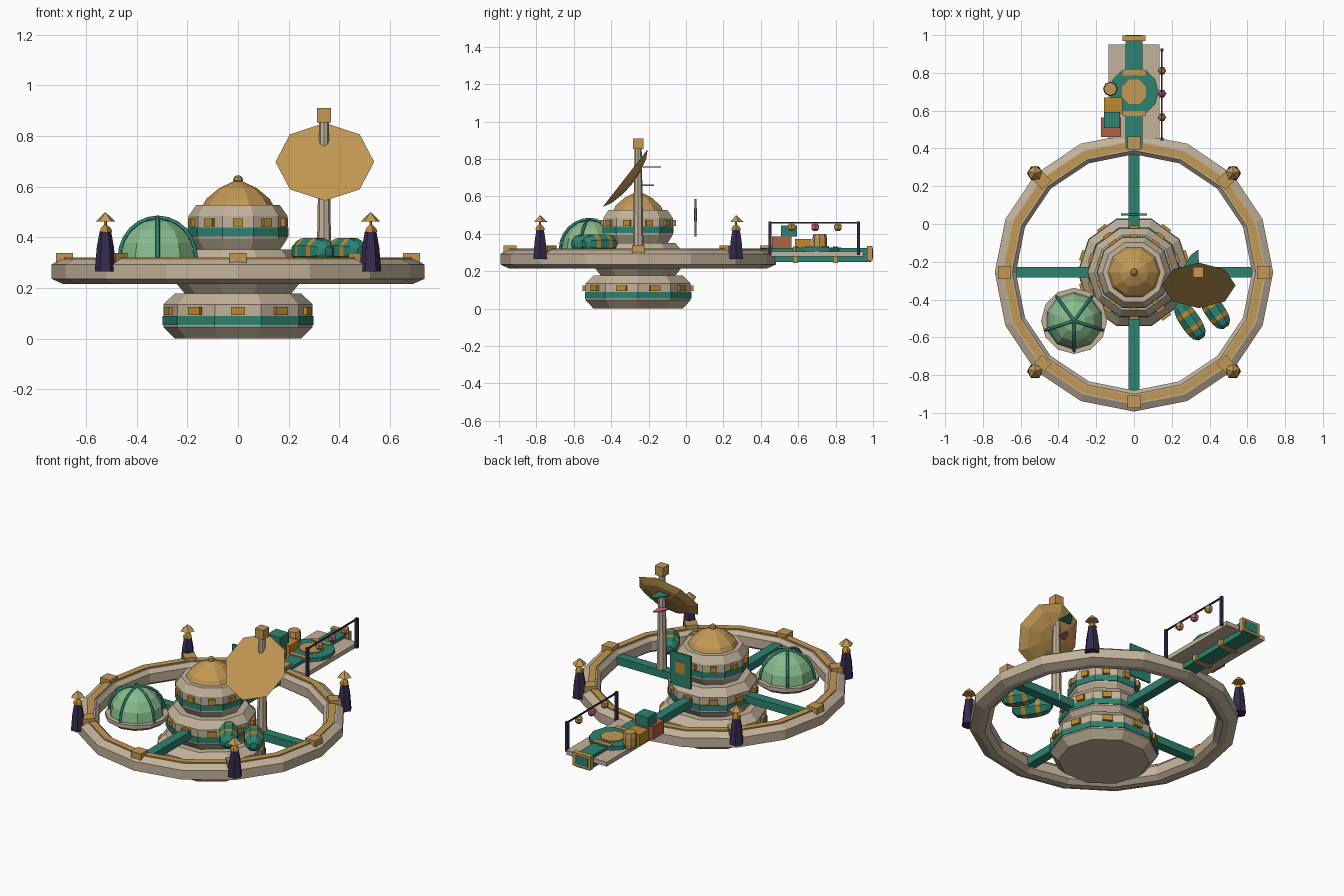
import bpy, bmesh, math
from mathutils import Vector, Matrix

if "Cube" in bpy.data.objects:
    bpy.data.objects.remove(bpy.data.objects["Cube"])

CY = -0.256  # y of the hub and ring centre


def material(name, r, g, b):
    m = bpy.data.materials.new(name)
    lin = [((c / 255 + 0.055) / 1.055) ** 2.4 for c in (r, g, b)]
    m.diffuse_color = (*lin, 1)
    m.use_nodes = True
    m.node_tree.nodes["Principled BSDF"].inputs["Base Color"].default_value = m.diffuse_color
    return m


TAN = material("warm_stone", 194, 178, 154)
GOLD = material("brass", 194, 152, 84)
AMBER = material("amber", 190, 138, 48)
TEAL = material("teal", 45, 130, 112)
PURPLE = material("dark_purple", 52, 43, 78)
MINT = material("mint_glass", 136, 188, 140)
RUST = material("terracotta", 176, 98, 70)
PINK = material("pink", 196, 104, 126)


def finish(name, bm, mats, loc=(0, 0, 0), rot=None):
    bmesh.ops.recalc_face_normals(bm, faces=bm.faces)
    me = bpy.data.meshes.new(name)
    bm.to_mesh(me)
    bm.free()
    for m in mats:
        me.materials.append(m)
    ob = bpy.data.objects.new(name, me)
    ob.matrix_world = Matrix.Translation(loc) @ (rot.to_4x4() if rot else Matrix())
    bpy.context.collection.objects.link(ob)
    return ob


def lathe(name, profile, n, mats, loc=(0, 0, 0), rot=None, closed=False, bands=(), phase=0):
    """Revolve (radius, z) points; segments listed in bands use the second material."""
    bm = bmesh.new()
    rings = [[bm.verts.new((r * math.cos(phase + math.tau * i / n),
                            r * math.sin(phase + math.tau * i / n), z)) for i in range(n)]
             for r, z in profile]
    for k in range(len(rings) if closed else len(rings) - 1):
        a, b = rings[k], rings[(k + 1) % len(rings)]
        for i in range(n):
            j = (i + 1) % n
            f = bm.faces.new((a[i], a[j], b[j], b[i]))
            f.material_index = 1 if k in bands else 0
    if not closed:
        bm.faces.new(rings[0])
        bm.faces.new(rings[-1])
    return finish(name, bm, mats, loc, rot)


def box(name, size, loc, mat, angle=0):
    bm = bmesh.new()
    bmesh.ops.create_cube(bm, size=1)
    bmesh.ops.scale(bm, vec=size, verts=bm.verts)
    return finish(name, bm, [mat], loc, Matrix.Rotation(angle, 3, 'Z'))


def span(name, x, y, z, mat):
    lo, hi = zip(x, y, z)
    return box(name, [b - a for a, b in zip(lo, hi)], [(a + b) / 2 for a, b in zip(lo, hi)], mat)


def plate(name, pts, z, mat):
    bm = bmesh.new()
    f = bm.faces.new([bm.verts.new((x, y, z)) for x, y in pts])
    top = bmesh.ops.extrude_face_region(bm, geom=[f])
    bmesh.ops.translate(bm, vec=(0, 0, 0.006),
                        verts=[v for v in top["geom"] if isinstance(v, bmesh.types.BMVert)])
    finish(name, bm, [mat])


# Central hub: three stacked tiers with a band and windows
for t, r in enumerate((0.295, 0.245, 0.195)):
    z = 0.175 * t
    lathe("hub_tier", [(0.85 * r, z), (r, z + 0.045), (r, z + 0.135), (0.85 * r, z + 0.177)],
          10, [TAN], (0, CY, 0))
    lathe("hub_band", [(r + 0.004, z + 0.054), (r + 0.004, z + 0.089)], 10, [TEAL], (0, CY, 0))
    d = r * math.cos(math.pi / 10) + 0.004
    for i in range(10):
        a = math.radians(18 + 36 * i)
        box("hub_window", (0.024, 0.17 * r + 0.006, 0.032),
            (d * math.cos(a), CY + d * math.sin(a), z + 0.109), AMBER, a)
lathe("hub_dome", [(0.145, 0.515), (0.125, 0.552), (0.075, 0.594), (0.015, 0.622)],
      10, [GOLD], (0, CY, 0))
lathe("dome_finial", [(0.012, 0.612), (0.02, 0.624), (0.016, 0.638), (0.006, 0.645)],
      8, [GOLD], (0, CY, 0))

# Outer ring with rail, blocks and spokes
lathe("ring", [(0.69, 0.215), (0.737, 0.236), (0.737, 0.292), (0.70, 0.314),
               (0.645, 0.314), (0.625, 0.292), (0.625, 0.236), (0.655, 0.215)],
      16, [TAN], (0, CY, 0), closed=True)
lathe("ring_rail", [(0.653, 0.31), (0.693, 0.31), (0.693, 0.321), (0.653, 0.321)],
      16, [GOLD], (0, CY, 0), closed=True)
for i in range(8):
    a = math.tau * i / 8
    box("ring_block", (0.068, 0.068, 0.044),
        (0.685 * math.cos(a), CY + 0.685 * math.sin(a), 0.316), GOLD, a)
for i in range(4):
    a = math.tau * i / 4
    box("spoke", (0.44, 0.056, 0.046), (0.42 * math.cos(a), CY + 0.42 * math.sin(a), 0.266), TEAL, a)

# Lantern towers on the ring diagonals
for sx in (-1, 1):
    for sy in (-1, 1):
        p = (0.524 * sx, CY + 0.524 * sy, 0)
        lathe("tower", [(0.042, 0.265), (0.034, 0.36), (0.023, 0.422)], 6, [PURPLE], p)
        lathe("tower_lamp", [(0.027, 0.42), (0.022, 0.436), (0.006, 0.45), (0.005, 0.47)], 5, [AMBER], p)
        lathe("tower_roof", [(0.041, 0.462), (0.022, 0.48), (0.003, 0.497)], 5, [GOLD], p,
              phase=math.pi / 2)

# Greenhouse dome with ribs
G = (-0.317, -0.513, 0)
lathe("greenhouse_base", [(0.145, 0.275), (0.175, 0.298), (0.175, 0.32)], 12, [TAN], G)
lathe("greenhouse_dome", [(0.152 * math.cos(a), 0.318 + 0.155 * math.sin(a))
                          for a in (0, 0.39, 0.78, 1.17, 1.53)], 10, [MINT], G, phase=math.pi / 2)
for i in range(5):
    a = math.radians(54 + 72 * i)
    cu = bpy.data.curves.new("greenhouse_rib", 'CURVE')
    cu.dimensions = '3D'
    cu.bevel_depth, cu.bevel_resolution = 0.008, 0
    sp = cu.splines.new('POLY')
    sp.points.add(6)
    for k, pt in enumerate(sp.points):
        e = math.pi / 2 * k / 6
        r = 0.159 * math.cos(e)
        pt.co = (r * math.cos(a), r * math.sin(a), 0.318 + 0.16 * math.sin(e), 1)
    cu.materials.append(TEAL)
    rib = bpy.data.objects.new("greenhouse_rib", cu)
    rib.location = G
    bpy.context.collection.objects.link(rib)

# Striped storage pods
for loc, h in (((0.296, -0.513, 0.345), 0.112), ((0.43, -0.462, 0.345), 0.102)):
    prof = [(0.02, -h), (0.044, -0.8 * h), (0.054, -0.48 * h), (0.057, -0.26 * h),
            (0.057, 0.26 * h), (0.054, 0.48 * h), (0.044, 0.8 * h), (0.02, h)]
    q = Vector((0.56, -0.83, 0)).to_track_quat('Z', 'Y').to_matrix()
    lathe("pod", prof, 8, [TEAL, AMBER], loc, q, bands=(2, 4), phase=math.pi / 8)

# Mast with dish and pennants
lathe("mast", [(0.03, 0.25), (0.019, 0.86)], 8, [TAN], (0.34, CY, 0))
box("mast_head", (0.056, 0.056, 0.056), (0.34, CY, 0.882), GOLD)
lathe("dish", [(0.195, 0), (0.15, -0.025), (0.08, -0.042), (0.01, -0.048)], 8, [GOLD],
      (0.343, -0.325, 0.698), Matrix.Rotation(math.radians(52), 3, 'X'))
plate("upper_pennant", [(0.265, -0.225), (0.30, -0.165), (0.34, -0.135), (0.345, -0.23)], 0.754, TEAL)
plate("lower_pennant", [(0.285, -0.25), (0.31, -0.19), (0.34, -0.17), (0.345, -0.25)], 0.657, PINK)

# Upright sign panel behind the hub
box("sign_panel", (0.14, 0.01, 0.2), (0, 0.05, 0.485), TEAL)
for s in (-1, 1):
    box("sign_inset", (0.06, 0.004, 0.07), (0, 0.05 + 0.006 * s, 0.5), AMBER)

# Dock: deck, corridor, bands, end frame and landing pad
span("dock_deck", (-0.135, 0.135), (0.45, 0.95), (0.28, 0.306), TAN)
span("dock_corridor", (-0.045, 0.045), (0.4, 0.99), (0.248, 0.325), TEAL)
for y in (0.585, 0.8):
    span("dock_band", (-0.06, 0.06), (y - 0.014, y + 0.014), (0.244, 0.332), GOLD)
span("dock_end_frame", (-0.06, 0.06), (0.968, 0.998), (0.255, 0.335), GOLD)
span("dock_end_door", (-0.043, 0.043), (0.995, 1.0), (0.268, 0.322), TEAL)
lathe("landing_pad", [(0.13, 0.3), (0.13, 0.328)], 12, [TEAL], (0, 0.7, 0))
lathe("landing_mark", [(0.07, 0.326), (0.07, 0.334)], 8, [GOLD], (0, 0.7, 0), phase=math.pi / 8)

# Cargo on the dock
span("rust_crate", (-0.175, -0.07), (0.46, 0.565), (0.306, 0.385), RUST)
span("teal_crate", (-0.16, -0.075), (0.508, 0.593), (0.385, 0.445), TEAL)
span("amber_crate", (-0.16, -0.062), (0.582, 0.67), (0.306, 0.372), AMBER)
lathe("barrel", [(0.034, 0.306), (0.039, 0.33), (0.039, 0.375), (0.034, 0.4)], 8, [GOLD],
      (-0.125, 0.715, 0))

# Lantern string beside the dock
for y in (0.45, 0.922):
    box("string_post", (0.016, 0.016, 0.18), (0.148, y, 0.376), PURPLE)
box("string_line", (0.008, 0.47, 0.008), (0.148, 0.686, 0.46), PURPLE)
for y, m in ((0.565, GOLD), (0.69, PINK), (0.812, GOLD)):
    lathe("string_lantern", [(0.012, 0.414), (0.023, 0.426), (0.023, 0.446), (0.012, 0.458)],
          6, [m], (0.148, y, 0))
